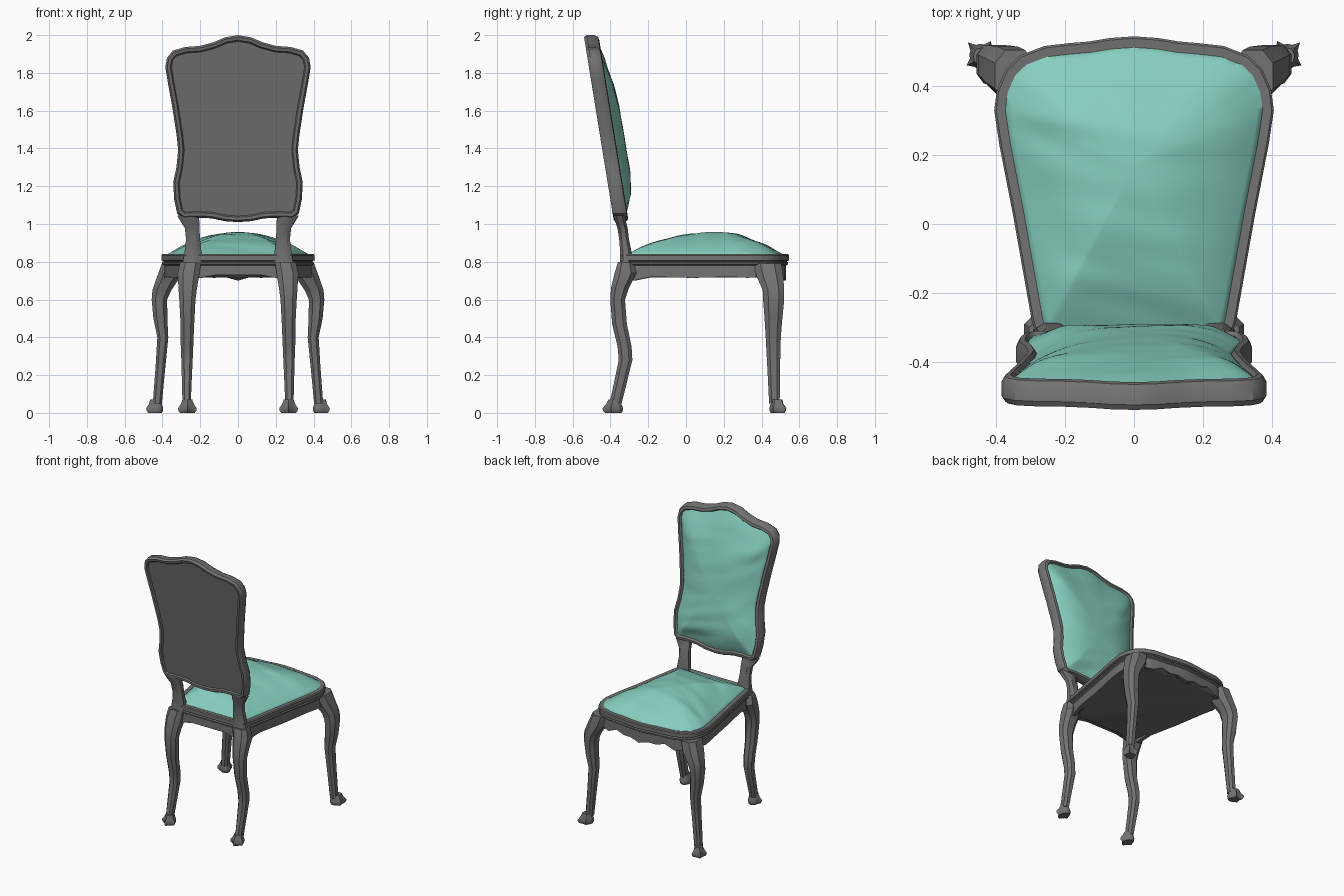
import bpy, bmesh, math
from mathutils import Vector, noise

if "Cube" in bpy.data.objects:
    bpy.data.objects.remove(bpy.data.objects["Cube"])

green = bpy.data.materials.new("teal_fabric")
green.diffuse_color = (0.24, 0.62, 0.52, 1)
green.use_nodes = True
green.node_tree.nodes["Principled BSDF"].inputs["Base Color"].default_value = green.diffuse_color
wood = bpy.data.materials.new("dark_wood")
wood.diffuse_color = (0.17, 0.17, 0.17, 1)
wood.use_nodes = True
wood.node_tree.nodes["Principled BSDF"].inputs["Base Color"].default_value = wood.diffuse_color


def loft(name, rings, cap=True, wrap=False, mat=wood, angle=32, relax=0):
    """Skin a list of equal-length closed rings, smooth up to an edge angle."""
    bm = bmesh.new()
    vs = [[bm.verts.new(p) for p in r] for r in rings]
    pairs = list(zip(vs, vs[1:])) + ([(vs[-1], vs[0])] if wrap else [])
    n = len(vs[0])
    for a, b in pairs:
        for i in range(n):
            j = (i + 1) % n
            bm.faces.new((a[i], a[j], b[j], b[i]))
    if cap:
        bm.faces.new(vs[0][::-1])
        bm.faces.new(vs[-1])
    for _ in range(relax):
        bmesh.ops.smooth_vert(bm, verts=[v for r in vs[2:] for v in r], factor=0.5,
                              use_axis_x=True, use_axis_y=True, use_axis_z=True)
    bmesh.ops.recalc_face_normals(bm, faces=bm.faces)
    for f in bm.faces:
        f.smooth = True
    for e in bm.edges:
        e.smooth = e.calc_face_angle(0) < math.radians(angle)
    me = bpy.data.meshes.new(name)
    bm.to_mesh(me)
    bm.free()
    ob = bpy.data.objects.new(name, me)
    bpy.context.collection.objects.link(ob)
    me.materials.append(mat)
    return ob


def mirrored(half):
    return half + [(-p[0],) + tuple(p[1:]) for p in reversed(half[1:-1])]


def inset(pts, d):
    """Offset a counter-clockwise outline inwards."""
    out = []
    for i, p in enumerate(pts):
        p0, p1, p2 = (Vector(q[:2]) for q in (pts[i - 1], p, pts[(i + 1) % len(pts)]))
        a, b = (p1 - p0).normalized(), (p2 - p1).normalized()
        na, nb = Vector((-a.y, a.x)), Vector((-b.y, b.x))
        out.append(p1 + (na + nb) * d / (1 + max(na.dot(nb), -0.3)))
    return out


def cushion(name, pts, centre, place, height, power, base):
    """Domed, wrinkled pad filling an outline."""
    fine = []
    for i, p in enumerate(pts):
        q = pts[(i + 1) % len(pts)]
        fine += [p.lerp(q, k / 4) for k in range(4)]
    c = Vector(centre)
    rings = [[place(p.x, p.y, base - 0.02) for p in fine]]
    steps = 24
    for k in range(steps):
        s = 1 - k / steps
        ring = []
        for p in fine:
            q = c.lerp(p, s)
            w = noise.noise(Vector((q.x * 3, q.y * 15 + q.x * 4, 1.7)))
            h = height * (1 - s ** power) + 0.014 * w * min(1, 1.5 * s) * min(1, 5 * (1 - s))
            ring.append(place(q.x, q.y, base + h))
        rings.append(ring)
    return loft(name, rings, mat=green, angle=60, relax=3)


# seat frame: x, y, lower edge of the scalloped apron
seat = mirrored([
    (0, -0.345, 0.73), (0.12, -0.345, 0.73), (0.2, -0.345, 0.715), (0.28, -0.34, 0.70),
    (0.297, -0.28, 0.70), (0.313, -0.19, 0.72), (0.352, 0.03, 0.715), (0.391, 0.23, 0.72),
    (0.406, 0.33, 0.715), (0.398, 0.39, 0.72), (0.372, 0.45, 0.72), (0.33, 0.49, 0.71),
    (0.26, 0.517, 0.705), (0.19, 0.525, 0.735), (0.13, 0.53, 0.715), (0.07, 0.54, 0.72),
    (0, 0.545, 0.70)])
rings = []
for d, z in [(0.04, 0.838), (0.006, 0.84), (0, 0.834), (0, 0.808), (0.012, 0.802),
             (0.004, 0.796), (0.004, 0.787), (0.016, 0.78), (0.016, None), (0.04, None),
             (0.05, 0.718)]:
    rings.append([(q.x, q.y, z or p[2]) for p, q in zip(seat, inset(seat, d))])
loft("seat_frame", rings)
cushion("seat_cushion", inset(seat, 0.032), (0, 0.16),
        lambda u, v, h: (u, v, h), 0.118, 2, 0.84)

# leaning back frame: x, z outline
back = mirrored([
    (0, 1.01), (0.07, 1.015), (0.14, 1.03), (0.22, 1.033), (0.29, 1.03), (0.322, 1.055),
    (0.338, 1.13), (0.343, 1.22), (0.326, 1.3), (0.317, 1.39), (0.325, 1.47),
    (0.348, 1.62), (0.37, 1.74), (0.385, 1.83), (0.376, 1.88), (0.345, 1.918),
    (0.28, 1.937), (0.2, 1.943), (0.13, 1.962), (0.07, 1.988), (0, 2.0)])


def lean(u, v, d):
    return (u, -0.388 - 0.162 * (v - 1.04) + d, v)


section = [(0.034, 0.016), (0.026, 0.004), (0.01, 0.002), (0, 0.018), (0, 0.058),
           (0.01, 0.076), (0.026, 0.08), (0.038, 0.064)]
loft("back_frame", [[lean(q.x, q.y, d) for q in inset(back, i)] for i, d in section],
     cap=False, wrap=True)
loft("back_panel", [[lean(q.x, q.y, d) for q in inset(back, 0.03)] for d in (0.014, 0.03)])
cushion("back_cushion", inset(back, 0.034), (0, 1.42), lean, 0.063, 3, 0.068)

# legs and posts: centre x, centre y, z, half width, half depth
front = [(0.345, 0.43, 0.79, 0.058, 0.075), (0.367, 0.445, 0.72, 0.062, 0.07),
         (0.403, 0.463, 0.65, 0.05, 0.057), (0.416, 0.464, 0.6, 0.041, 0.056),
         (0.411, 0.463, 0.5, 0.037, 0.047), (0.398, 0.462, 0.4, 0.029, 0.04),
         (0.41, 0.464, 0.25, 0.026, 0.034), (0.427, 0.468, 0.05, 0.024, 0.028)]
rear = [(0.25, -0.32, 0.80, 0.055, 0.04), (0.262, -0.32, 0.74, 0.058, 0.058),
        (0.266, -0.35, 0.66, 0.049, 0.047), (0.268, -0.362, 0.6, 0.043, 0.039),
        (0.268, -0.352, 0.47, 0.036, 0.039), (0.27, -0.325, 0.35, 0.033, 0.037),
        (0.27, -0.32, 0.28, 0.03, 0.036), (0.271, -0.345, 0.17, 0.026, 0.034),
        (0.272, -0.373, 0.05, 0.022, 0.032)]
post = [(0.24, -0.32, 0.80, 0.052, 0.03), (0.238, -0.318, 0.85, 0.045, 0.03),
        (0.238, -0.328, 0.92, 0.037, 0.026), (0.243, -0.336, 0.98, 0.039, 0.027),
        (0.255, -0.347, 1.015, 0.05, 0.029), (0.264, -0.353, 1.045, 0.058, 0.03)]
octagon = [(1, -0.5), (1, 0.5), (0.5, 1), (-0.5, 1), (-1, 0.5), (-1, -0.5), (-0.5, -1), (0.5, -1)]


def limb(name, path, sx):
    loft(name, [[(sx * (x + a * rx), y + b * ry, z) for a, b in octagon]
                for x, y, z, rx, ry in path])


def paw(name, cx, cy, heading, sx):
    """Clawed foot with three toes pointing along the heading."""
    rings = []
    for z, k, lobe in [(0, 0.78, 0.25), (0.01, 0.95, 0.3), (0.025, 1, 0.3),
                       (0.045, 0.72, 0.2), (0.07, 0.5, 0)]:
        ring = []
        for i in range(20):
            a = math.tau * i / 20
            off = min(a, math.tau - a)
            toe = max(0, math.cos(off * 5)) if off < 1.6 else 0
            r = k * (1 - lobe + lobe * toe)
            u, v = 0.064 * r * math.cos(a), 0.052 * r * math.sin(a)
            c, s = math.cos(heading), math.sin(heading)
            ring.append((sx * (cx + u * c - v * s), cy + u * s + v * c, z))
        rings.append(ring)
    loft(name, rings)


for side, sx in (("right", 1), ("left", -1)):
    limb("front_leg_" + side, front, sx)
    limb("rear_leg_" + side, rear, sx)
    limb("back_post_" + side, post, sx)
    paw("front_foot_" + side, 0.437, 0.482, math.pi / 4, sx)
    paw("rear_foot_" + side, 0.268, -0.378, -math.pi / 2, sx)
